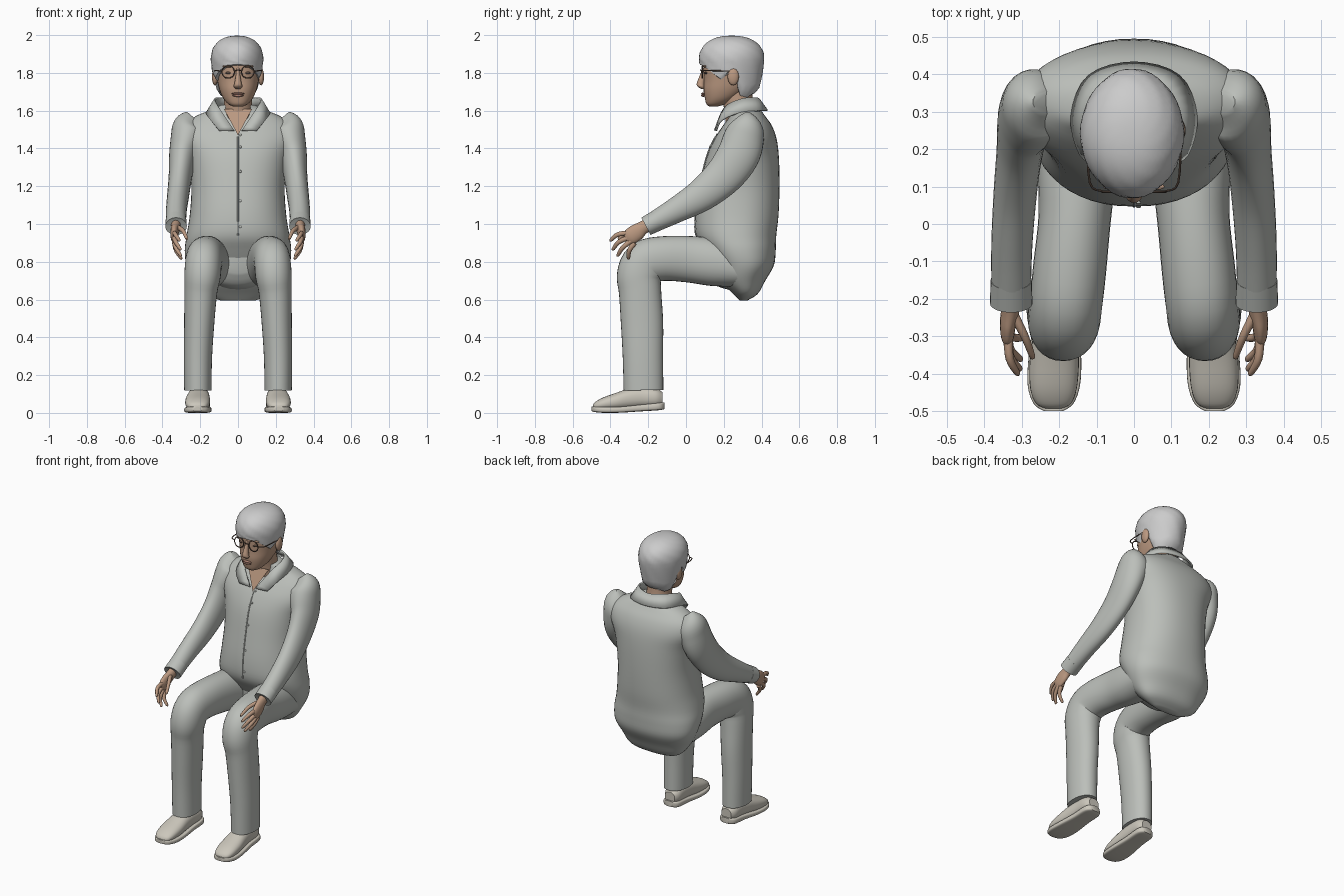
import bpy, bmesh, math
from mathutils import Vector

def material(name, rgb):
    m = bpy.data.materials.new(name)
    m.diffuse_color = (*rgb, 1)
    return m

CLOTH = material("cloth", (.50, .52, .49))
SKIN = material("skin", (.50, .32, .22))
HAIR = material("grey_hair", (.70, .70, .71))
SHOE = material("shoe_leather", (.60, .57, .50))
DARK = material("dark", (.12, .08, .06))
LIP = material("lips", (.42, .22, .17))

def finish(name, bm, mat, angle=45):
    bmesh.ops.recalc_face_normals(bm, faces=bm.faces)
    me = bpy.data.meshes.new(name)
    bm.to_mesh(me)
    bm.free()
    ob = bpy.data.objects.new(name, me)
    bpy.context.collection.objects.link(ob)
    me.materials.append(mat)
    bpy.ops.object.select_all(action='DESELECT')
    ob.select_set(True)
    bpy.context.view_layer.objects.active = ob
    bpy.ops.object.shade_smooth_by_angle(angle=math.radians(angle))
    return ob

def spline(rows, k):
    """Catmull-Rom interpolation of parameter rows."""
    out = []
    for i in range(len(rows) - 1):
        a, b, c, d = rows[max(i-1, 0)], rows[i], rows[i+1], rows[min(i+2, len(rows)-1)]
        for j in range(k):
            t = j / k
            out.append([.5*(2*q + (r-p)*t + (2*p-5*q+4*r-s)*t*t + (3*q-p-3*r+s)*t**3)
                        for p, q, r, s in zip(a, b, c, d)])
    return out + [list(rows[-1])]

def skin_rings(bm, rings):
    vs = [[bm.verts.new(p) for p in r] for r in rings]
    n = len(vs[0])
    for a, b in zip(vs, vs[1:]):
        for i in range(n):
            bm.faces.new((a[i], a[(i+1) % n], b[(i+1) % n], b[i]))
    bm.faces.new(vs[0])
    bm.faces.new(vs[-1])

def loft(name, rows, mat, s=1, n=28, e=2.0, k=4, axis=None):
    """Superelliptic tube; each row is x, y, z, half width, half depth."""
    rows = spline(rows, k)
    P = [Vector((s*r[0], r[1], r[2])) for r in rows]
    rings = []
    for i, r in enumerate(rows):
        t = Vector(axis) if axis else (P[min(i+1, len(P)-1)] - P[max(i-1, 0)]).normalized()
        v = t.cross(Vector((1, 0, 0))).normalized()
        u = v.cross(t)
        ring = []
        for j in range(n):
            c, d = math.cos(2*math.pi*j/n), math.sin(2*math.pi*j/n)
            ring.append(P[i] + u*max(r[3], .001)*math.copysign(abs(c)**(2/e), c)
                        + v*max(r[4], .001)*math.copysign(abs(d)**(2/e), d))
        rings.append(ring)
    bm = bmesh.new()
    skin_rings(bm, rings)
    return finish(name, bm, mat)

def ball(name, loc, rad, mat):
    bm = bmesh.new()
    bmesh.ops.create_uvsphere(bm, u_segments=16, v_segments=10, radius=1)
    for v in bm.verts:
        v.co = Vector([c*r + l for c, r, l in zip(v.co, rad, loc)])
    return finish(name, bm, mat)

UP, FWD = (0, 0, 1), (0, -1, 0)

# Shirt body
BODY = [(0, .305, .595, .09, .02), (0, .315, .63, .18, .065), (0, .30, .70, .235, .12),
        (0, .305, .78, .272, .16), (0, .285, .86, .282, .19), (0, .265, .94, .272, .213),
        (0, .27, 1.05, .255, .22), (0, .285, 1.2, .247, .21), (0, .30, 1.35, .265, .192),
        (0, .315, 1.45, .30, .165), (0, .325, 1.52, .285, .13), (0, .325, 1.57, .225, .095),
        (0, .315, 1.605, .14, .08), (0, .30, 1.63, .09, .075)]
loft("shirt", BODY, CLOTH, n=48, e=2.25, axis=UP)
loft("trouser_seat", [(0, .36, .76, .17, .09), (0, .27, .77, .20, .12),
                      (0, .17, .78, .17, .11), (0, .12, .80, .10, .06)], CLOTH, axis=FWD)

# Shirt placket and buttons follow the front of the body
front = [(0, r[1]-r[4]-.001, r[2], .004, .004) for r in BODY[5:11]]
front[-1] = (0, .175, 1.48, .004, .004)
loft("placket_edge", front, CLOTH, n=8)
for r in spline(front, 2)[1:-1:2]:
    ball("button", (.012, r[1]-.002, r[2]), (.007, .004, .007), CLOTH)

# Collar
half = [(0, .385, 1.662, 0, .43, 1.60), (.08, .36, 1.668, .12, .395, 1.60),
        (.122, .29, 1.66, .165, .29, 1.59), (.10, .205, 1.615, .145, .19, 1.55),
        (.02, .153, 1.495, .10, .160, 1.495)]
bm = bmesh.new()
rows = [(-a, b, c, -d, f, g) for a, b, c, d, f, g in half[:0:-1]] + half
pairs = [(bm.verts.new(r[:3]), bm.verts.new(r[3:])) for r in spline(rows, 4)]
for (a, b), (c, d) in zip(pairs, pairs[1:]):
    bm.faces.new((a, b, d, c))
col = finish("collar", bm, CLOTH)
mod = col.modifiers.new("thickness", 'SOLIDIFY')
mod.thickness, mod.offset = .01, 0

# Open neck and neck
bm = bmesh.new()
bm.faces.new([bm.verts.new(p) for p in ((-.075, .21, 1.61), (0, .152, 1.47), (.075, .21, 1.61))])
finish("chest_opening", bm, SKIN)
loft("neck", [(0, .30, 1.54, .085, .09), (0, .28, 1.62, .075, .08), (0, .265, 1.70, .075, .085),
              (0, .26, 1.76, .075, .09)], SKIN, axis=UP)

# Head
loft("head", [(0, .145, 1.622, .025, .022), (0, .16, 1.635, .052, .052), (0, .185, 1.665, .078, .085),
              (0, .21, 1.71, .098, .117), (0, .228, 1.76, .110, .133), (0, .24, 1.82, .119, .148),
              (0, .245, 1.88, .118, .15), (0, .25, 1.94, .09, .12), (0, .25, 1.965, .04, .06)],
     SKIN, n=32, e=2.2, axis=UP)
loft("nose", [(0, .10, 1.825, .008, .012), (0, .088, 1.785, .012, .016), (0, .078, 1.745, .019, .021),
              (0, .08, 1.728, .023, .019), (0, .09, 1.715, .012, .01)], SKIN, n=16, axis=UP)
ball("upper_lip", (0, .090, 1.690), (.034, .010, .006), LIP)
ball("lower_lip", (0, .091, 1.680), (.029, .011, .007), LIP)

# Hair cap: hairline height varies around the head
EDGE = [1.84, 1.835, 1.80, 1.75, 1.81, 1.68, 1.67, 1.69, 1.69]   # forehead to nape
N, rings = 48, []
for k in range(-6, 19):
    ring = []
    for j in range(N):
        a = 2*math.pi*j/N
        f = min(j, N-j) / (N/2) * 8
        i = min(int(f), 7)
        low = EDGE[i] + (EDGE[i+1]-EDGE[i])*(f-i)
        if k < 0:
            z = low + (1.87-low)*(k+6)/6
            r = 1 - 1.6*(1.87-z)**1.25
            if k == -6:
                r -= .12
        else:
            b = k/18*math.pi/2*.98
            z = 1.87 + .127*math.sin(b)**.88
            r = math.cos(b)**.86
        r *= 1 + .014*math.sin(7*a + k*.5)*math.sin(k*.7 + 3*a)
        ring.append((-.005 + .138*r*math.sin(a), .242 - .172*r*math.cos(a), z))
    rings.append(ring)
bm = bmesh.new()
skin_rings(bm, rings)
finish("hair", bm, HAIR)

# Glasses bridge
loft("glasses_bridge", [(-.02, .082, 1.81, .003, .003), (0, .076, 1.815, .003, .003),
                        (.02, .082, 1.81, .003, .003)], DARK, n=8, axis=(.99, .1, .1))

# Fingers and thumb as base, knuckle, tip (x, y, z)
FINGERS = {"index_finger": ((.336, -.30, .952), (.332, -.36, .945), (.312, -.397, .915)),
           "middle_finger": ((.338, -.30, .930), (.330, -.355, .905), (.306, -.385, .868)),
           "ring_finger": ((.338, -.29, .912), (.330, -.335, .875), (.304, -.36, .835)),
           "little_finger": ((.336, -.272, .90), (.328, -.30, .86), (.302, -.305, .82)),
           "thumb": ((.325, -.235, .985), (.292, -.30, .965), (.272, -.352, .925))}

for s in (-1, 1):
    # Trouser leg: hip, thigh, bent knee, shin, hem
    loft("trouser_leg", [(.13, .31, .765, .125, .10), (.15, .16, .795, .108, .125),
                         (.158, .02, .813, .097, .123), (.172, -.12, .817, .098, .118),
                         (.182, -.215, .795, .097, .120), (.188, -.248, .725, .096, .118),
                         (.197, -.243, .64, .087, .112), (.205, -.233, .48, .08, .112),
                         (.212, -.228, .3, .075, .107), (.213, -.225, .12, .072, .105)],
         CLOTH, s, n=32, e=2.15)
    # Sleeve and cuff
    loft("sleeve", [(.225, .325, 1.555, .06, .03), (.255, .322, 1.515, .088, .088),
                    (.272, .305, 1.45, .085, .108), (.293, .275, 1.36, .072, .112),
                    (.305, .20, 1.255, .062, .103), (.317, .085, 1.155, .058, .087),
                    (.326, -.05, 1.075, .055, .068), (.328, -.16, 1.015, .053, .055)], CLOTH, s)
    loft("cuff", [(.328, -.15, 1.02, .055, .056), (.328, -.212, .988, .057, .052),
                  (.328, -.21, .989, .045, .042)], CLOTH, s, k=1, axis=(0, -.88, -.47))
    # Hand
    loft("palm", [(.328, -.17, 1.01, .028, .035), (.33, -.225, .982, .025, .035),
                  (.336, -.26, .957, .022, .044), (.338, -.295, .933, .018, .042),
                  (.337, -.315, .92, .010, .028)], SKIN, s, n=20)
    for nm, (a, b, c) in FINGERS.items():
        loft(nm, [(*a, .013, .014), (*b, .011, .012), (*c, .008, .009),
                  (c[0]-.003, c[1]-.002, c[2]-.004, .003, .003)], SKIN, s, n=12)
    # Shoe upper and sole
    loft("shoe", [(.205, -.125, .075, .035, .035), (.206, -.16, .08, .053, .05),
                  (.207, -.23, .082, .055, .055), (.21, -.30, .075, .060, .055),
                  (.213, -.37, .06, .066, .046), (.215, -.44, .047, .062, .034),
                  (.215, -.48, .037, .046, .021), (.215, -.493, .032, .02, .01)],
         SHOE, s, e=2.3, axis=FWD)
    loft("shoe_sole", [(.204, -.115, .038, .03, .018), (.205, -.145, .034, .056, .02),
                       (.207, -.24, .026, .059, .018), (.211, -.35, .017, .070, .016),
                       (.214, -.43, .016, .070, .016), (.215, -.48, .019, .053, .015),
                       (.215, -.50, .022, .025, .012)], SHOE, s, e=4.5, axis=FWD)
    # Ear, eye and brow
    ball("ear", (s*.122, .25, 1.78), (.016, .030, .046), SKIN)
    ball("eye", (s*.048, .108, 1.80), (.018, .010, .007), DARK)
    ball("brow", (s*.052, .100, 1.835), (.030, .010, .006), SKIN)
    # Glasses rim and temple arm
    bpy.ops.mesh.primitive_torus_add(major_radius=.033, minor_radius=.003, major_segments=28,
                                     minor_segments=8, location=(s*.052, .086, 1.805),
                                     rotation=(math.pi/2, 0, 0))
    rim = bpy.context.object
    rim.name = "glasses_rim"
    rim.data.materials.append(DARK)
    bpy.ops.object.shade_smooth_by_angle()
    loft("glasses_arm", [(.085, .088, 1.81, .003, .003), (.118, .11, 1.812, .003, .003),
                         (.126, .24, 1.81, .003, .003)], DARK, s, n=8)
